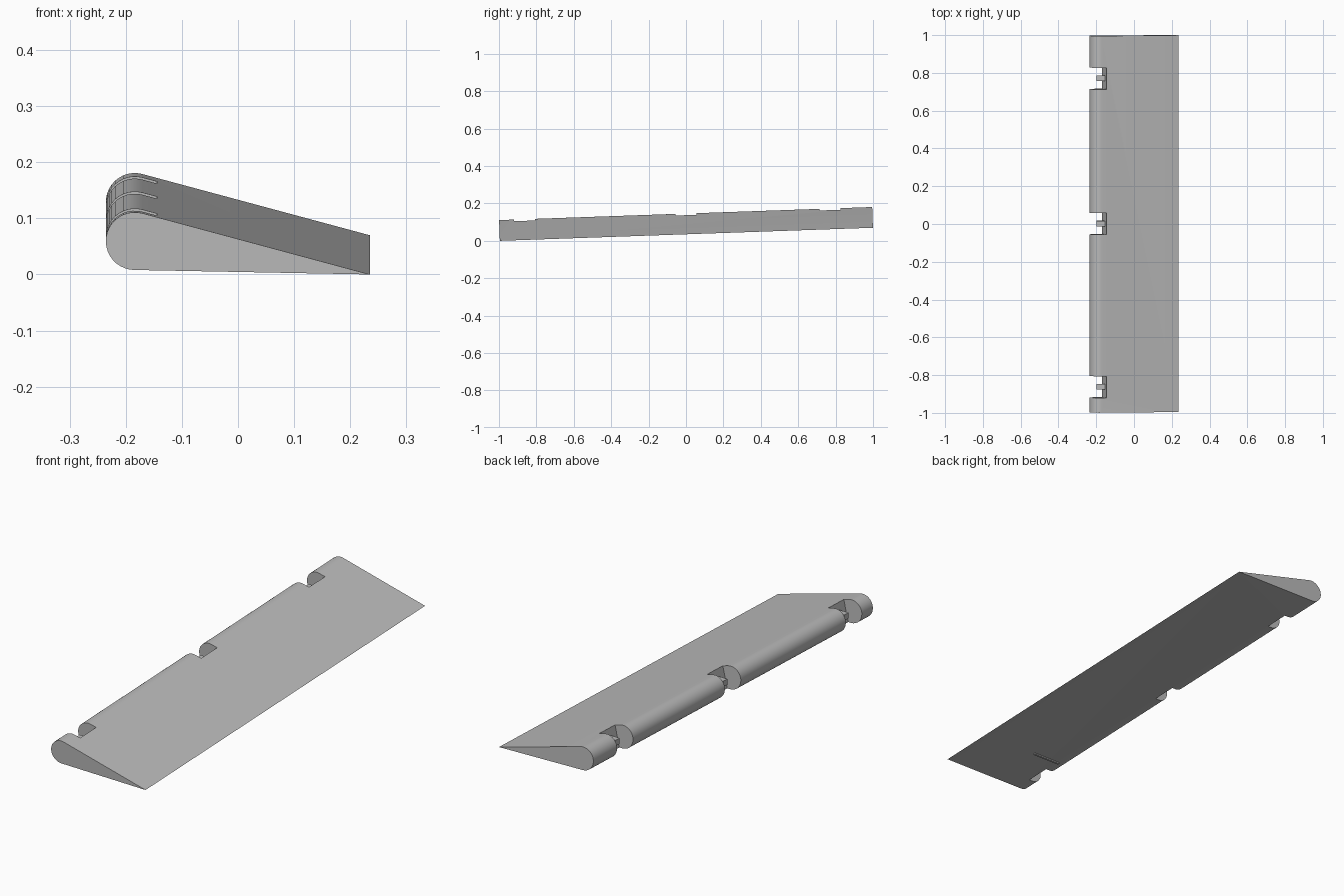
import bpy
import bmesh
import math
from mathutils import Matrix

cube = bpy.data.objects.get("Cube")
if cube:
    bpy.data.objects.remove(cube, do_unlink=True)

# Whole panel is pitched gently upward toward the back
TILT = 0.035
POSE = Matrix.Translation((0, 0.002, TILT)) @ Matrix.Rotation(TILT, 4, "X")

grey = bpy.data.materials.new("plain grey")
grey.use_nodes = True
grey.diffuse_color = (0.5, 0.5, 0.5, 1)
grey.node_tree.nodes["Principled BSDF"].inputs["Base Color"].default_value = (0.5, 0.5, 0.5, 1)


def prisms(name, profile, spans):
    """Extrude an x-z profile along y over each (start, end) span."""
    bm = bmesh.new()
    for y0, y1 in spans:
        face = bm.faces.new([bm.verts.new((x, y0, z)) for x, z in profile])
        grown = bmesh.ops.extrude_face_region(bm, geom=[face])["geom"]
        verts = [v for v in grown if isinstance(v, bmesh.types.BMVert)]
        bmesh.ops.translate(bm, verts=verts, vec=(0, y1 - y0, 0))
    bmesh.ops.recalc_face_normals(bm, faces=bm.faces)
    mesh = bpy.data.meshes.new(name)
    bm.to_mesh(mesh)
    bm.free()
    mesh.materials.append(grey)
    obj = bpy.data.objects.new(name, mesh)
    bpy.context.collection.objects.link(obj)
    obj.matrix_world = POSE
    return obj


# Teardrop section: round leading edge, straight tangents to a sharp tail
cx, cz, r = -0.184, 0.0595, 0.0515
tail = (0.235, 0.0)
dx, dz = tail[0] - cx, tail[1] - cz
aim = math.atan2(dz, dx)
spread = math.acos(r / math.hypot(dx, dz))
start, sweep, steps = aim + spread, 2 * (math.pi - spread), 20
section = [tail]
for i in range(steps + 1):
    a = start + sweep * i / steps
    section.append((cx + r * math.cos(a), cz + r * math.sin(a)))
panel = prisms("flap_panel", section, [(-0.998, 0.998)])

# Hinge notches through the leading edge, back wall square to the top skin
notch_centres = (-0.862, 0.002, 0.772)
cut_profile = [(-0.3, -0.05), (-0.184, -0.05), (-0.132, 0.15), (-0.3, 0.15)]
cutter = prisms("notch_cutter", cut_profile,
                [(c - 0.057, c + 0.057) for c in notch_centres])
cutter.hide_render = True
mod = panel.modifiers.new("notches", "BOOLEAN")
mod.operation = "DIFFERENCE"
mod.solver = "EXACT"
mod.object = cutter
bpy.context.view_layer.objects.active = panel
panel.select_set(True)
bpy.ops.object.modifier_apply(modifier=mod.name)
bpy.data.objects.remove(cutter, do_unlink=True)
bpy.ops.object.shade_smooth_by_angle(angle=math.radians(25))

# Small hinge lugs standing out from each notch wall
lug = [(-0.198, 0.046), (-0.155, 0.046), (-0.150, 0.072), (-0.198, 0.072)]
prisms("hinge_lugs", lug, [(c - 0.015, c + 0.015) for c in notch_centres])

# Thin chordwise rib on the underside
rib = [(-0.18, 0.02), (-0.18, 0.002), (-0.04, 0.0), (-0.04, 0.02)]
prisms("underside_rib", rib, [(-0.737, -0.727)])
